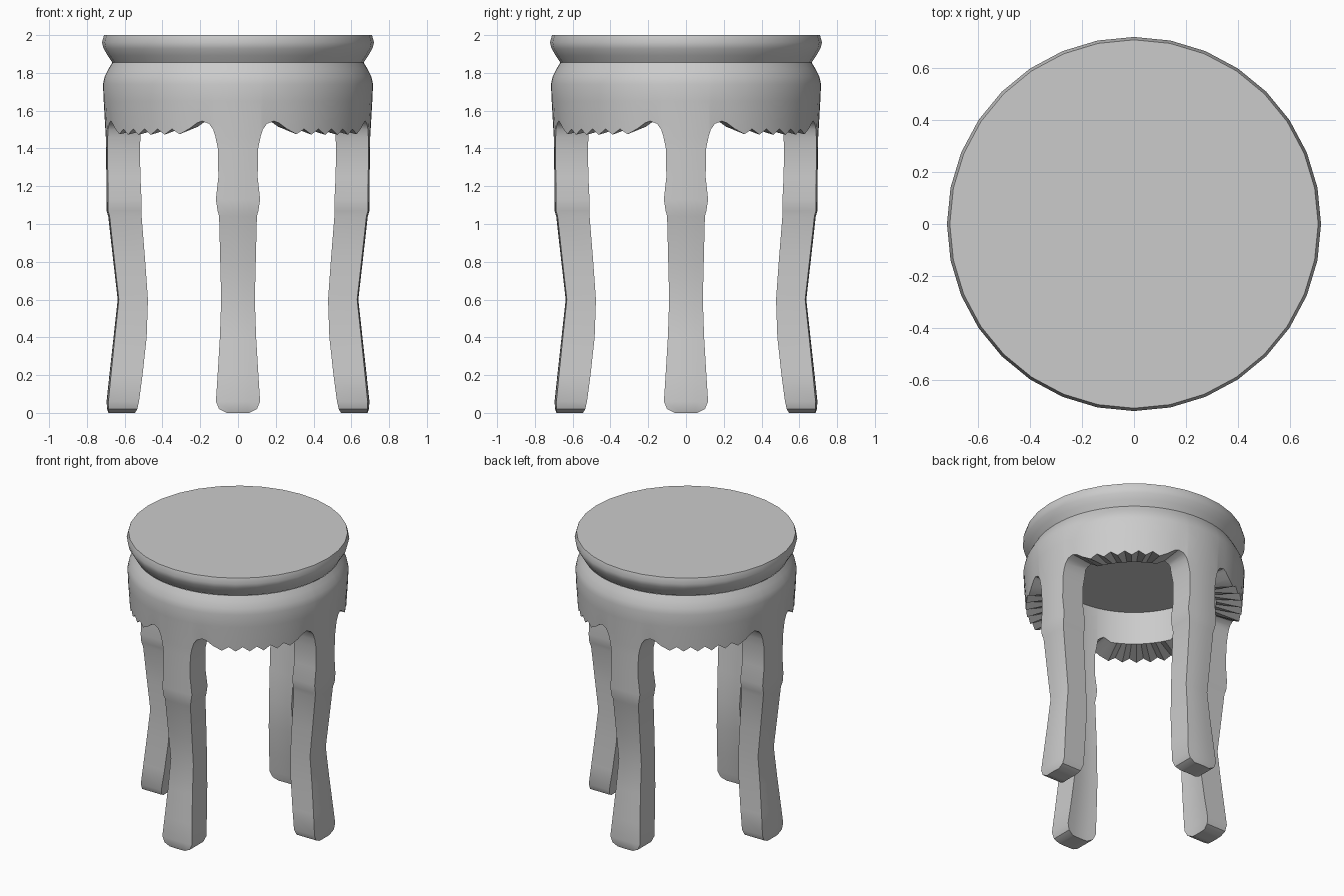
import bpy, bmesh, math

if "Cube" in bpy.data.objects:
    bpy.data.objects.remove(bpy.data.objects["Cube"])

wood = bpy.data.materials.new("grey")
wood.diffuse_color = (0.6, 0.6, 0.6, 1)
wood.use_nodes = True
wood.node_tree.nodes["Principled BSDF"].inputs["Base Color"].default_value = wood.diffuse_color

R_OUT, R_IN, W_TOP, Z_LEG = 0.70, 0.53, 0.119, 1.46


def finish(name, bm, angle):
    bmesh.ops.remove_doubles(bm, verts=bm.verts, dist=0.004)
    bmesh.ops.recalc_face_normals(bm, faces=bm.faces)
    me = bpy.data.meshes.new(name)
    bm.to_mesh(me)
    bm.free()
    me.materials.append(wood)
    ob = bpy.data.objects.new(name, me)
    bpy.context.collection.objects.link(ob)
    bpy.ops.object.select_all(action='DESELECT')
    ob.select_set(True)
    bpy.context.view_layer.objects.active = ob
    bpy.ops.object.shade_smooth_by_angle(angle=math.radians(angle))
    return ob


def polar(r, a, z):
    return (r * math.sin(a), -r * math.cos(a), z)


def bridge(bm, a, b, skip=()):
    n = len(a)
    for i in range(n):
        if i not in skip:
            j = (i + 1) % n
            bm.faces.new((a[i], a[j], b[j], b[i]))


# Round seat with a bulging rim
bm = bmesh.new()
rings = []
for r, z in [(0.665, 1.855), (0.69, 1.892), (0.712, 1.93), (0.72, 1.962), (0.709, 2.0)]:
    rings.append([bm.verts.new(polar(r, math.tau * i / 32, z)) for i in range(32)])
for a, b in zip(rings, rings[1:]):
    bridge(bm, a, b)
bm.faces.new(rings[-1])
bm.faces.new(rings[0])
finish("seat", bm, 35)

# Frame: apron with toothed lower edge, one eighth as (angle, edge height)
a_leg = math.degrees(math.asin(W_TOP / R_OUT))
a_mid = math.degrees(math.asin(W_TOP / 2 / R_OUT))
eighth = [(0, Z_LEG), (a_mid, Z_LEG), (a_leg, Z_LEG), (10.8, 1.50), (12.6, 1.53),
          (15.7, 1.545), (18, 1.535), (21.5, 1.505), (26.25, 1.475), (30, 1.503),
          (33.75, 1.473), (37.5, 1.503), (41.25, 1.472), (45, 1.503)]
quarter = eighth + [(90 - a, z) for a, z in eighth[-2:0:-1]]
a_in_leg = math.degrees(math.asin(W_TOP / R_IN))


def inner_angle(a):
    """Inner wall columns are shifted so the leg sides run parallel."""
    if a > 45:
        return 90 - inner_angle(90 - a)
    if a <= a_leg + 0.001:
        return math.degrees(math.asin(R_OUT * math.sin(math.radians(a)) / R_IN))
    return 45 - (45 - a) * (45 - a_in_leg) / (45 - a_leg)


bm = bmesh.new()
cols = [(q * 90 + a, q * 90 + inner_angle(a), z) for q in range(4) for a, z in quarter]
rad = math.radians
rows = [[bm.verts.new(polar(r, rad(a), z)) for a, _, _ in cols]
        for r, z in [(0.665, 1.855), (0.686, 1.82), (0.706, 1.78), (0.715, 1.74), (0.711, 1.65)]]
rows.append([bm.verts.new(polar(R_OUT, rad(a), z)) for a, _, z in cols])
rows.append([bm.verts.new(polar(R_IN, rad(b), z if z == Z_LEG else max(z, 1.515)))
             for _, b, z in cols])
rows.append([bm.verts.new(polar(R_IN, rad(b), 1.75)) for _, b, _ in cols])
n = len(cols)
leg_gap = [i for i in range(n) if cols[i][2] == Z_LEG and cols[(i + 1) % n][2] == Z_LEG]
for k, (a, b) in enumerate(zip(rows, rows[1:])):
    bridge(bm, a, b, leg_gap if k == 5 else ())
bm.faces.new(rows[-1])   # board under the seat

# Four curved legs as (height, outer radius, inner radius, half width)
LEG = [(Z_LEG, R_OUT, R_IN, W_TOP), (1.40, 0.699, 0.53, 0.107), (1.25, 0.697, 0.527, 0.104),
       (1.13, 0.697, 0.524, 0.117), (1.07, 0.696, 0.522, 0.108), (1.04, 0.687, 0.52, 0.1),
       (0.8, 0.66, 0.5, 0.094), (0.6, 0.637, 0.485, 0.089), (0.4, 0.659, 0.493, 0.096),
       (0.2, 0.681, 0.517, 0.108), (0.06, 0.696, 0.537, 0.117), (0.02, 0.693, 0.543, 0.1),
       (0.0, 0.686, 0.548, 0.06)]
for q in range(4):
    loops = []
    for z, ro, ri, w in LEG:
        pts = [(ro, f / 2) for f in range(-2, 3)] + [(ri, f / 2) for f in range(2, -3, -1)]
        loops.append([bm.verts.new(polar(r, math.asin(w * f / r) + q * math.pi / 2, z))
                      for r, f in pts])
    for a, b in zip(loops, loops[1:]):
        bridge(bm, a, b)
    bm.faces.new(loops[-1])
finish("apron_and_legs", bm, 35)
